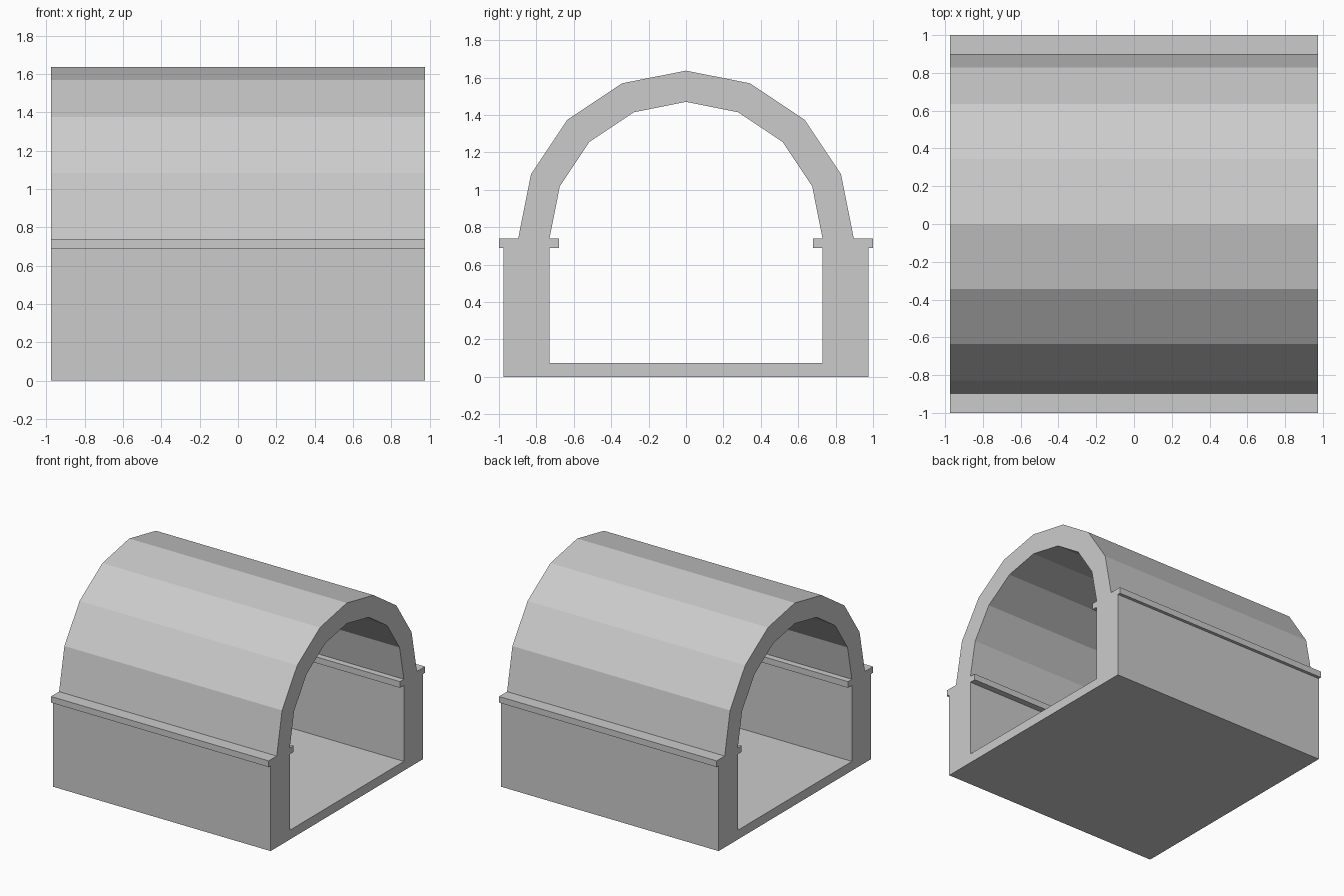
import bpy, bmesh
from math import cos, sin, pi

if "Cube" in bpy.data.objects:
    bpy.data.objects.remove(bpy.data.objects["Cube"])

HALF_LEN = 0.975           # half length along x
SPRING, STEPS = 0.74, 4    # arch start height, facets per quarter


def arc(radius):
    """Quarter arch from the springing line up to the crown."""
    return [(radius * cos(pi / 2 * i / STEPS), SPRING + radius * sin(pi / 2 * i / STEPS))
            for i in range(STEPS + 1)]


# Half cross-section (y, z): floor, outer wall, ledge, outer arch
half = [(0, 0), (0.975, 0), (0.975, 0.69), (1.0, 0.69), (1.0, SPRING)]
half += arc(0.897)
# Inner arch, inner ledge, inner wall, floor top
half += arc(0.73)[::-1]
half += [(0.68, SPRING), (0.68, 0.69), (0.73, 0.69), (0.73, 0.075), (0, 0.075)]

# Extrude the half section along x
bm = bmesh.new()
end = bm.faces.new([bm.verts.new((-HALF_LEN, y, z)) for y, z in half])
ext = bmesh.ops.extrude_face_region(bm, geom=[end], use_keep_orig=True)
moved = [g for g in ext["geom"] if isinstance(g, bmesh.types.BMVert)]
bmesh.ops.translate(bm, verts=moved, vec=(2 * HALF_LEN, 0, 0))
bmesh.ops.recalc_face_normals(bm, faces=bm.faces)

# Open the faces on the centre plane so the mirrored halves join
centre = [f for f in bm.faces if all(abs(v.co.y) < 1e-5 for v in f.verts)]
bmesh.ops.delete(bm, geom=centre, context='FACES')

mesh = bpy.data.meshes.new("vaulted_tunnel")
bm.to_mesh(mesh)
bm.free()
tunnel = bpy.data.objects.new("vaulted_tunnel", mesh)
bpy.context.collection.objects.link(tunnel)

# Mirror to the other side
mirror = tunnel.modifiers.new("mirror", 'MIRROR')
mirror.use_axis = (False, True, False)
mirror.use_clip = True
